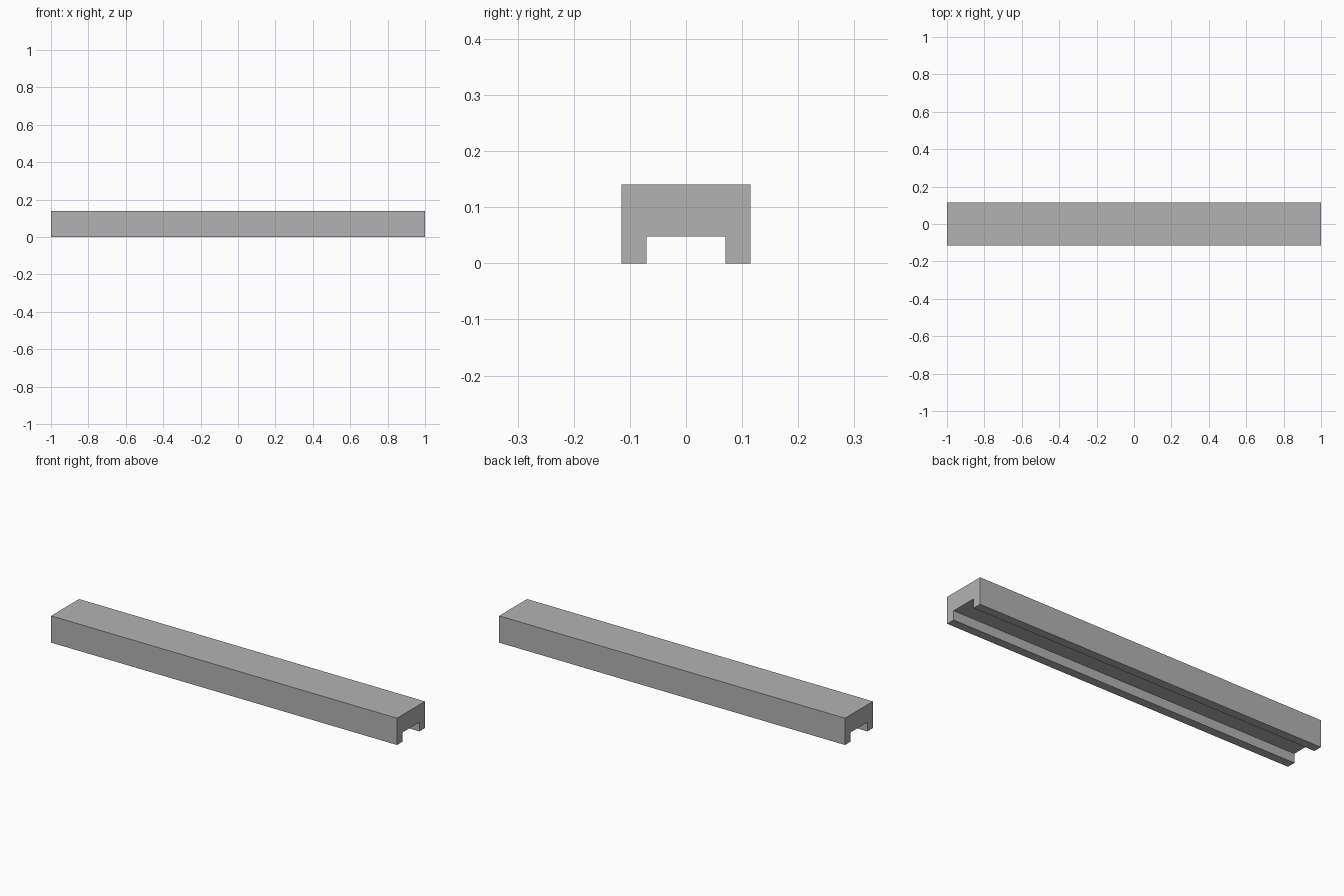
import bpy
import bmesh

if "Cube" in bpy.data.objects:
    bpy.data.objects.remove(bpy.data.objects["Cube"])

LENGTH = 2.0
HALF_WIDTH, HEIGHT = 0.115, 0.14
HALF_SLOT, SLOT_HEIGHT = 0.07, 0.048

# Channel cross-section: one half, mirrored across y = 0
half = [(HALF_SLOT, SLOT_HEIGHT), (HALF_SLOT, 0), (HALF_WIDTH, 0), (HALF_WIDTH, HEIGHT)]
profile = half + [(-y, z) for y, z in reversed(half)]

# Extrude the cross-section along the full length
bm = bmesh.new()
face = bm.faces.new([bm.verts.new((-LENGTH / 2, y, z)) for y, z in profile])
extruded = bmesh.ops.extrude_face_region(bm, geom=[face], use_keep_orig=True)
end_verts = [g for g in extruded["geom"] if isinstance(g, bmesh.types.BMVert)]
bmesh.ops.translate(bm, verts=end_verts, vec=(LENGTH, 0, 0))
bmesh.ops.recalc_face_normals(bm, faces=bm.faces)

mesh = bpy.data.meshes.new("channel_beam")
bm.to_mesh(mesh)
bm.free()
beam = bpy.data.objects.new("channel_beam", mesh)
bpy.context.collection.objects.link(beam)

# Dark grey finish
grey = bpy.data.materials.new("dark_grey")
grey.diffuse_color = (0.45, 0.45, 0.45, 1)
grey.use_nodes = True
grey.node_tree.nodes["Principled BSDF"].inputs["Base Color"].default_value = grey.diffuse_color
mesh.materials.append(grey)
